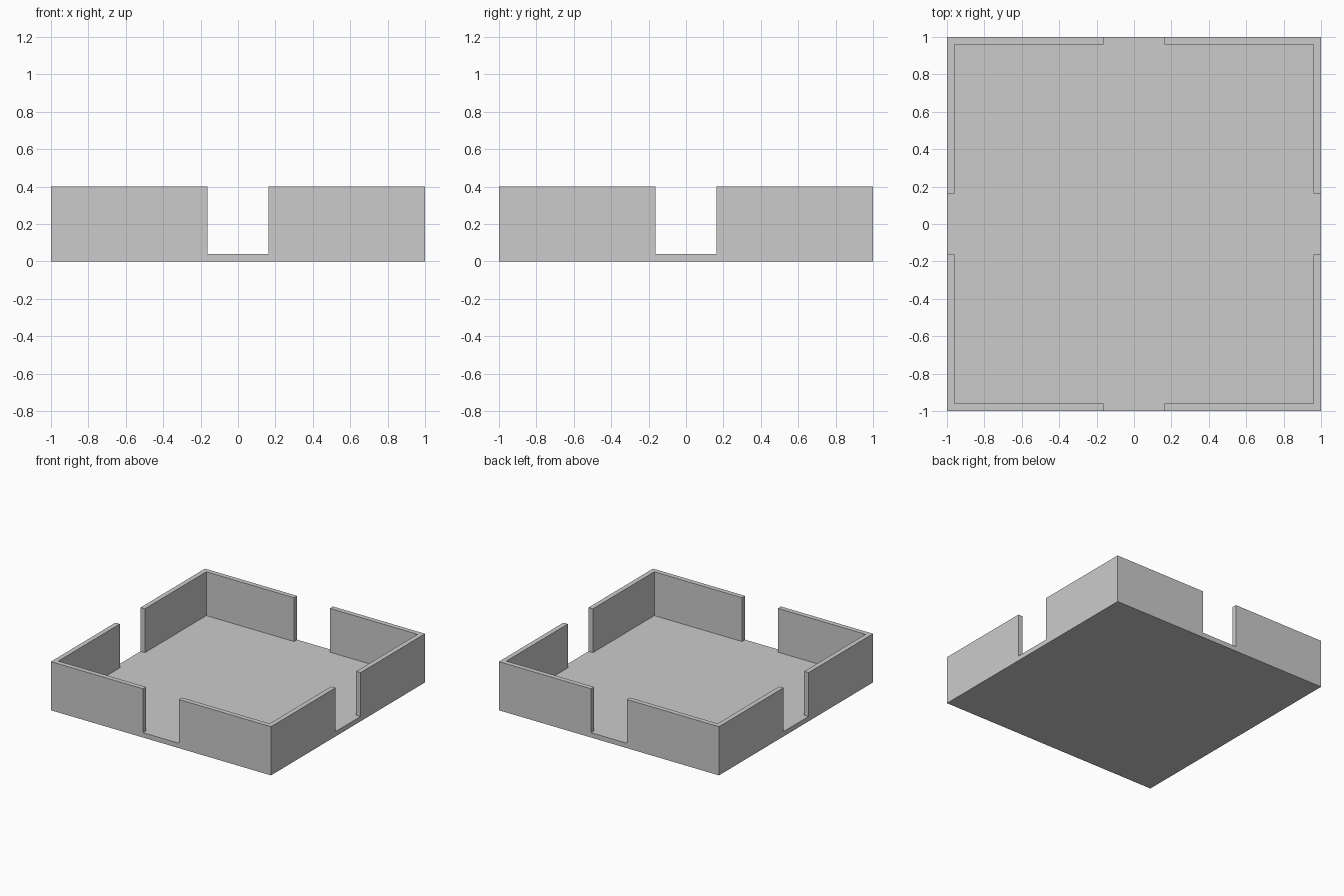
import bpy
import bmesh
from mathutils import Matrix

if "Cube" in bpy.data.objects:
    bpy.data.objects.remove(bpy.data.objects["Cube"])

SIZE, HEIGHT = 2.0, 0.40
WALL, FLOOR = 0.04, 0.04
GAP = 0.326


def box(name, sx, sy, z0, z1):
    """Box centred on x and y, spanning z0 to z1."""
    bm = bmesh.new()
    bmesh.ops.create_cube(bm, size=1, matrix=Matrix.Translation((0, 0, (z0 + z1) / 2))
                          @ Matrix.Diagonal((sx, sy, z1 - z0, 1)))
    mesh = bpy.data.meshes.new(name)
    bm.to_mesh(mesh)
    bm.free()
    obj = bpy.data.objects.new(name, mesh)
    bpy.context.collection.objects.link(obj)
    return obj


def cut(target, cutter):
    """Subtract the cutter, then remove it."""
    mod = target.modifiers.new(cutter.name, 'BOOLEAN')
    mod.operation, mod.solver, mod.object = 'DIFFERENCE', 'EXACT', cutter
    cutter.hide_render = True
    bpy.context.view_layer.objects.active = target
    bpy.ops.object.modifier_apply(modifier=mod.name)
    bpy.data.objects.remove(cutter)


# Square tray body
tray = box("square_tray", SIZE, SIZE, 0, HEIGHT)

# Open interior above the floor
inner = SIZE - 2 * WALL
cut(tray, box("interior_cutter", inner, inner, FLOOR, HEIGHT + 0.2))

# Central slots through opposite walls, down to the floor
cut(tray, box("side_slot_cutter", SIZE + 0.2, GAP, FLOOR, HEIGHT + 0.2))
cut(tray, box("front_back_slot_cutter", GAP, SIZE + 0.2, FLOOR, HEIGHT + 0.2))
